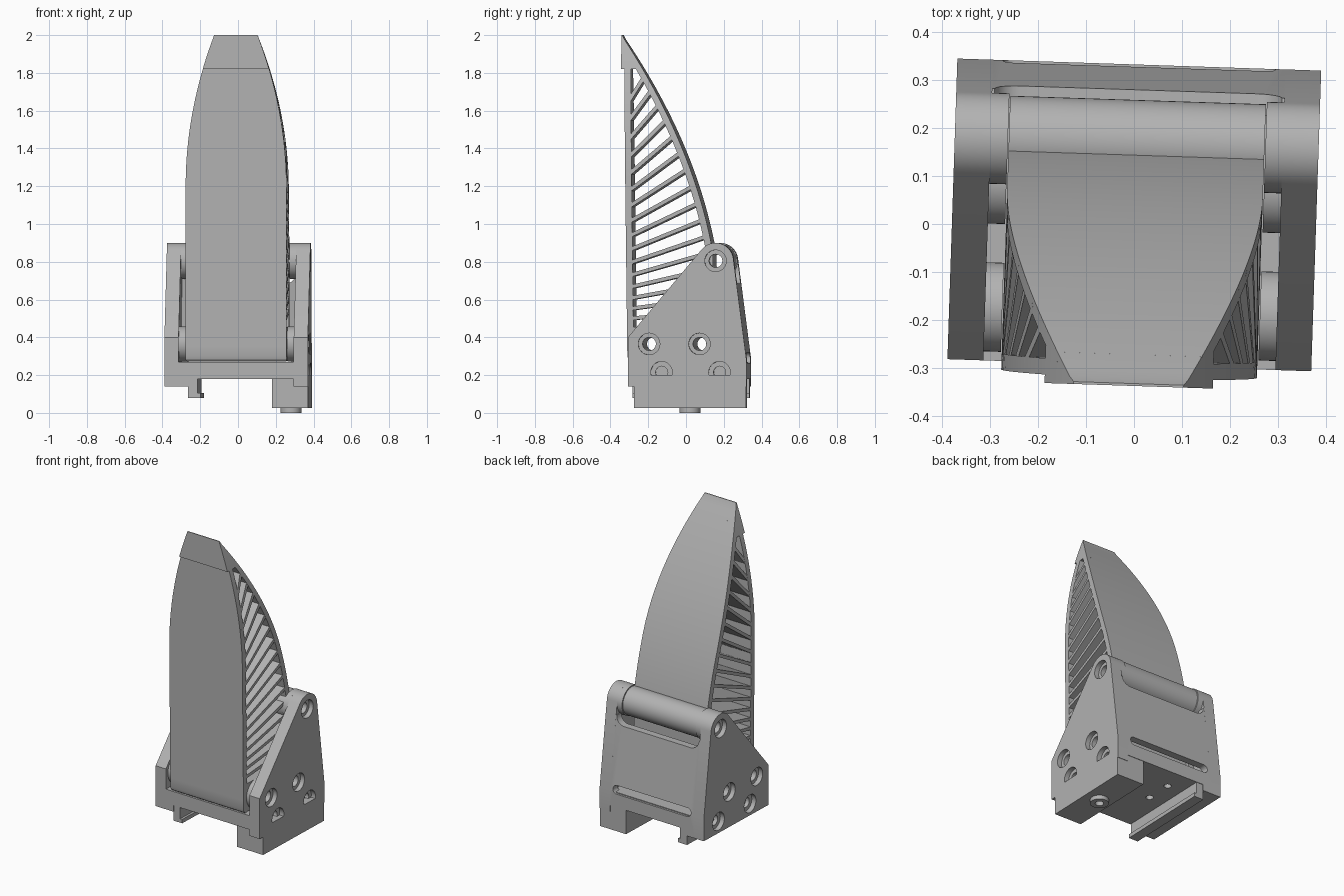
import bpy, bmesh, math
from mathutils import Matrix

old = bpy.data.objects.get("Cube")
if old:
    bpy.data.objects.remove(old, do_unlink=True)

grey = bpy.data.materials.new("grey plastic")
grey.use_nodes = True
grey.diffuse_color = (0.45, 0.45, 0.45, 1)
grey.node_tree.nodes["Principled BSDF"].inputs["Base Color"].default_value = (0.45, 0.45, 0.45, 1)
parts = []

PIVOT = (0.169, 0.805)
PINS = [(-0.183, 0.365), (0.084, 0.365)]
SCREWS = [(-0.117, 0.215), (0.19, 0.215)]
HALF = 0.267          # finger half width
INNER, OUTER = 0.305, 0.38   # side plate faces


def finish(name, bm, keep=True):
    bmesh.ops.recalc_face_normals(bm, faces=bm.faces)
    mesh = bpy.data.meshes.new(name)
    bm.to_mesh(mesh)
    bm.free()
    ob = bpy.data.objects.new(name, mesh)
    bpy.context.collection.objects.link(ob)
    if keep:
        mesh.materials.append(grey)
        parts.append(ob)
    return ob


def prism(name, outline, a, b, axis="x", keep=True):
    """Extrude a 2D outline: (y, z) along x, (x, z) along y or (x, y) along z."""
    place = {"x": lambda p, d: (d, p[0], p[1]),
             "y": lambda p, d: (p[0], d, p[1]),
             "z": lambda p, d: (p[0], p[1], d)}[axis]
    bm = bmesh.new()
    lo = [bm.verts.new(place(p, a)) for p in outline]
    hi = [bm.verts.new(place(p, b)) for p in outline]
    n = len(outline)
    bm.faces.new(lo)
    bm.faces.new(hi)
    for i in range(n):
        j = (i + 1) % n
        bm.faces.new((lo[i], lo[j], hi[j], hi[i]))
    return finish(name, bm, keep)


def arc(c, r, start, end, n):
    return [(c[0] + r * math.cos(math.radians(start + (end - start) * i / n)),
             c[1] + r * math.sin(math.radians(start + (end - start) * i / n))) for i in range(n + 1)]


def circle(c, r, n=32):
    return arc(c, r, 0, 360, n)[:-1]


def rect(a, b, c, d):
    return [(a, c), (b, c), (b, d), (a, d)]


def stadium(half, z, r):
    return arc((half - r, z), r, -90, 90, 10) + arc((r - half, z), r, 90, 270, 10)


def cut(ob, cutters):
    bpy.context.view_layer.objects.active = ob
    for c in cutters:
        mod = ob.modifiers.new("cut", "BOOLEAN")
        mod.operation, mod.solver, mod.object = "DIFFERENCE", "EXACT", c
        bpy.ops.object.modifier_apply(modifier=mod.name)
    for c in cutters:
        bpy.data.objects.remove(c, do_unlink=True)


def hole(c, r, a, b, axis="x"):
    return prism("cutter", circle(c, r), a, b, axis, keep=False)


def half_width(z):
    return HALF - 0.2375 * max(0, z - 1.2) ** 2


def back(z):
    u = max(z, 0.85) - 0.9
    return 0.142 - 0.2 * u - 0.2144 * u * u


def loft(name, rows):
    """Bar through rows of (outer point, inner point), as wide as the finger."""
    bm = bmesh.new()
    rings = []
    for o, i in rows:
        rings.append([bm.verts.new((s * half_width(p[1]), p[0], p[1]))
                      for s, p in ((-1, o), (1, o), (1, i), (-1, i))])
    bm.faces.new(rings[0])
    bm.faces.new(rings[-1])
    for r, q in zip(rings, rings[1:]):
        for k in range(4):
            m = (k + 1) % 4
            bm.faces.new((r[k], r[m], q[m], q[k]))
    return finish(name, bm)


# Finger: gripping face, curved back, solid tip
def front(z):
    return -0.302 - 0.012 * (z - 0.3)


def span(a, b, n):
    return [a + (b - a) * i / n for i in range(n + 1)]


loft("finger_front_wall", [((-0.285, 0.272), (-0.27, 0.272)), ((-0.297, 0.283), (-0.27, 0.283))] +
     [((front(z), z), (front(z) + 0.034, z)) for z in span(0.3, 1.82, 28)])
loft("finger_back_wall", [((back(z), z), (back(z) - 0.036, z)) for z in span(0.28, 1.9, 44)])
loft("finger_tip", [((-0.338, z), (max(back(z), -0.333), z)) for z in span(1.82, 2.0, 8)])

# Slanted ribs, steeper towards the tip
z, step = 0.5, 0.052
number = 1
while z < 1.68:
    ang = math.radians(10 + 46 * (z - 0.6))
    dy, dz = math.cos(ang), math.sin(ang)
    y0 = front(z) + 0.02
    t = 0
    while y0 + t * dy < back(z + t * dz) - 0.02:
        t += 0.005
    ny, nz = -dz * 0.01, dy * 0.01
    y1, z1 = y0 + t * dy, z + t * dz
    loft(f"finger_rib_{number}", [((y0 + ny, z + nz), (y0 - ny, z - nz)),
                                  ((y1 + ny, z1 + nz), (y1 - ny, z1 - nz))])
    z += step
    step += 0.0035
    number += 1

# Finger root and hinge barrel
root = prism("finger_root", rect(-0.28, 0.15, 0.275, 0.455), -HALF, HALF)
cut(root, [hole(p, 0.035, -1, 1) for p in PINS])
barrel = prism("hinge_barrel", circle(PIVOT, 0.09, 48), -HALF, HALF)
cut(barrel, [hole(PIVOT, 0.035, -1, 1)])

# Side plates with lugs, spacers and counterbored holes
plate_outline = ([(-0.295, 0.14), (-0.295, 0.40)] + arc(PIVOT, 0.095, 141, 7.5, 16) +
                 [(0.333, 0.28), (0.333, 0.14)])
for side, s in (("left", 1), ("right", -1)):
    plate = prism(f"{side}_plate", plate_outline, s * INNER, s * OUTER)
    cutters = [hole(p, 0.057, s * 0.35, s * 0.5) for p in [PIVOT] + PINS + SCREWS]
    cutters += [hole(p, 0.035, s * 0.2, s * 0.5) for p in [PIVOT] + PINS]
    cutters += [hole(p, 0.032, s * 0.325, s * 0.5) for p in SCREWS]
    cut(plate, cutters)
    for label, c, r in [("lug", PIVOT, 0.095), ("front_spacer", PINS[0], 0.093), ("rear_spacer", PINS[1], 0.093)]:
        boss = prism(f"{side}_{label}", circle(c, r, 48), s * (HALF + 0.002), s * INNER)
        cut(boss, [hole(c, 0.035, s * 0.2, s * 0.5)])

# Sloping back wall with two slots
wall = prism("back_wall", [(0.333, 0.18), (0.333, 0.28), (0.273, 0.74), (0.228, 0.74), (0.285, 0.28), (0.285, 0.18)],
             -INNER, INNER)
cut(wall, [prism("cutter", stadium(0.3, 0.74, 0.055), 0, 0.6, "y", False),
           prism("cutter", stadium(0.285, 0.292, 0.027), 0, 0.6, "y", False)])

# Floor, rail and foot
floor = prism("floor", rect(-INNER, INNER, -0.295, 0.32), 0.18, 0.27, "z")
cut(floor, [hole((-0.1, y), 0.022, 0.1, 0.23, "z") for y in (0.02, 0.19)])
prism("rail", rect(-0.255, -0.205, -0.29, 0.33), 0.08, 0.19, "z")
prism("rail_lip", rect(-0.205, -0.19, -0.29, 0.33), 0.08, 0.105, "z")
prism("rail_shoulder", rect(-0.31, -0.25, -0.295, 0.333), 0.14, 0.19, "z")
foot = prism("foot", rect(0.19, OUTER, -0.262, 0.33), 0.025, 0.2, "z")
cut(foot, [hole((0.28, 0.03), 0.025, -0.1, 0.1, "z")])
peg = prism("foot_peg", circle((0.28, 0.03), 0.055), 0, 0.025, "z")
cut(peg, [hole((0.28, 0.03), 0.025, -0.1, 0.1, "z")])

# The whole assembly sits turned slightly clockwise
bpy.ops.object.select_all(action="DESELECT")
for ob in parts:
    ob.data.transform(Matrix.Rotation(math.radians(-1.9), 4, "Z"))
    ob.select_set(True)
bpy.context.view_layer.objects.active = parts[0]
bpy.ops.object.shade_smooth_by_angle(angle=math.radians(30))
